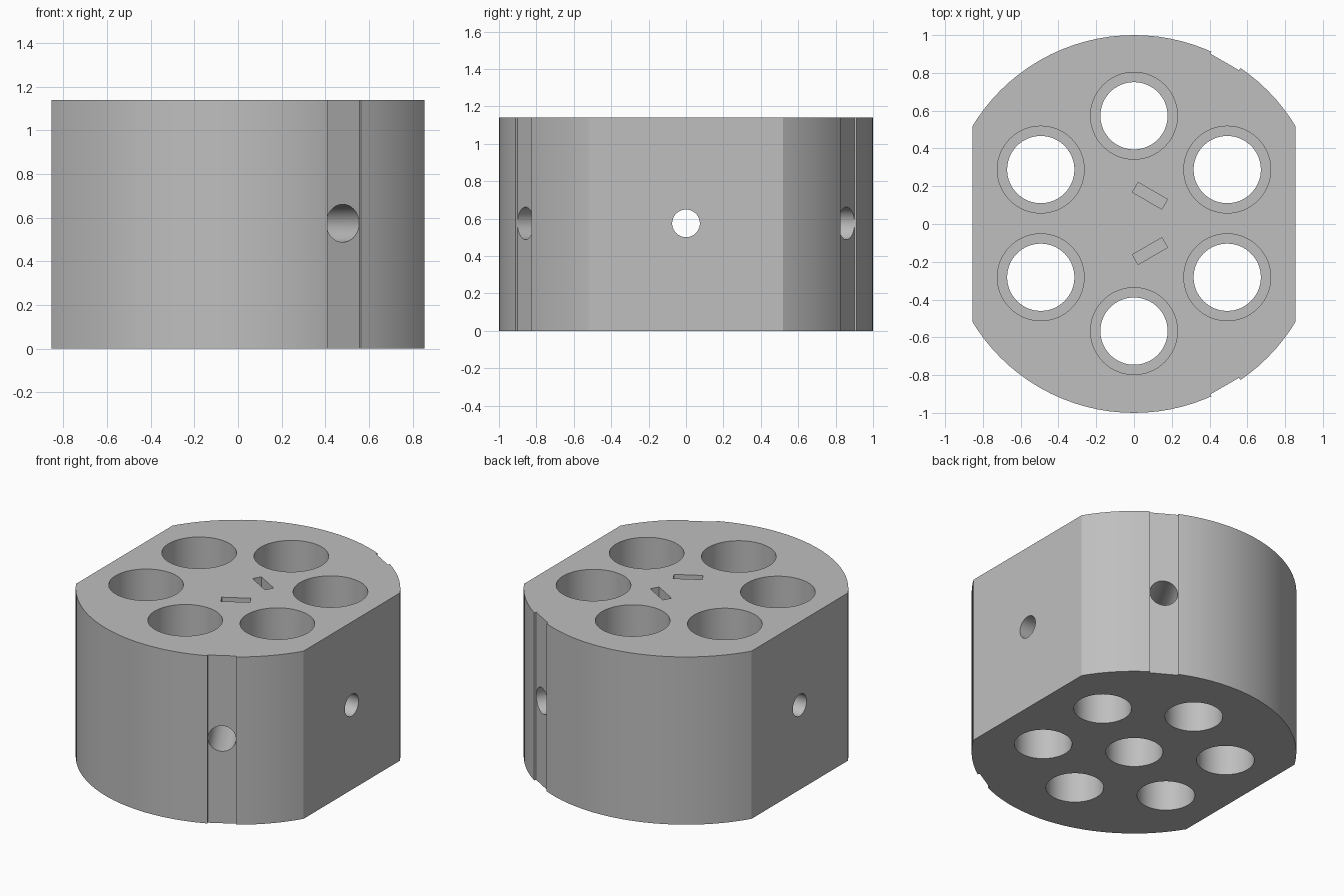
import bpy
from math import cos, sin, pi, radians
from mathutils import Matrix, Vector

cube = bpy.data.objects.get("Cube")
if cube:
    bpy.data.objects.remove(cube, do_unlink=True)

HEIGHT = 1.14
FLAT_X = 0.855
HOLE_Z = 0.575
SHIFT_Y = 0.003

grey = bpy.data.materials.new("plain grey")
colour = (0.52, 0.52, 0.52, 1)
grey.diffuse_color = colour
grey.use_nodes = True
grey.node_tree.nodes["Principled BSDF"].inputs["Base Color"].default_value = colour


def cylinder(name, radius, start, end, sides=64):
    """Closed cylinder between two points."""
    start, end = Vector(start), Vector(end)
    axis = end - start
    bpy.ops.mesh.primitive_cylinder_add(vertices=sides, radius=radius, depth=axis.length)
    obj = bpy.context.object
    obj.name = name
    turn = axis.to_track_quat("Z", "Y").to_matrix().to_4x4()
    obj.data.transform(Matrix.Translation((start + end) / 2) @ turn)
    return obj


def box(name, centre, size, angle=0):
    bpy.ops.mesh.primitive_cube_add(size=1)
    obj = bpy.context.object
    obj.name = name
    obj.data.transform(Matrix.Translation(centre) @ Matrix.Rotation(angle, 4, "Z")
                       @ Matrix.Diagonal((*size, 1)))
    return obj


def cut(target, cutter, operation="DIFFERENCE"):
    """Apply a boolean and remove its cutter."""
    cutter.hide_render = True
    mod = target.modifiers.new(cutter.name, "BOOLEAN")
    mod.object, mod.operation, mod.solver = cutter, operation, "EXACT"
    bpy.context.view_layer.objects.active = target
    bpy.ops.object.modifier_apply(modifier=mod.name)
    bpy.data.objects.remove(cutter, do_unlink=True)


# Round body with two flat sides
body = cylinder("holder_body", 1, (0, 0, 0), (0, 0, HEIGHT), 96)
body.data.materials.append(grey)
cut(body, box("side_flats", (0, 0, HEIGHT / 2), (2 * FLAT_X, 3, 3)), "INTERSECT")

# Ring of stepped holes, wide above and narrow below
for i in range(6):
    a = radians(30 + 60 * i)
    x, y = 0.57 * cos(a), 0.57 * sin(a) + SHIFT_Y
    cut(body, cylinder("narrow_hole", 0.178, (x, y, -0.2), (x, y, HEIGHT + 0.2)))
    cut(body, cylinder("wide_hole", 0.23, (x, y, 0.28), (x, y, HEIGHT + 0.2)))

# Blind centre bore from below and cross hole through the flats
cut(body, cylinder("centre_bore", 0.176, (0, SHIFT_Y, -0.2), (0, SHIFT_Y, 0.45)))
cut(body, cylinder("cross_hole", 0.074, (-1.2, 0, HOLE_Z), (1.2, 0, HOLE_Z)))

# Screw holes with outer grooves and nut slots, mirrored front to back
for side in (-1, 1):
    angle = side * pi / 3
    out = Vector((cos(angle), sin(angle), 0))
    across = Vector((-sin(angle), cos(angle), 0)) * side
    base = across * 0.013 + Vector((0, 0, HOLE_Z))
    cut(body, box("groove", base + out * 1.083, (0.2, 0.176, 3), angle))
    cut(body, cylinder("screw_hole", 0.0865, base + out * 0.12, base + out * 1.2))
    slot = out * 0.169 + Vector((0, SHIFT_Y, 0.98))
    cut(body, box("nut_slot", slot, (0.06, 0.18, 1), angle))

# Crisp edges with smooth bores
bpy.ops.object.select_all(action="DESELECT")
body.select_set(True)
bpy.context.view_layer.objects.active = body
bpy.ops.object.shade_smooth_by_angle(angle=radians(20))
